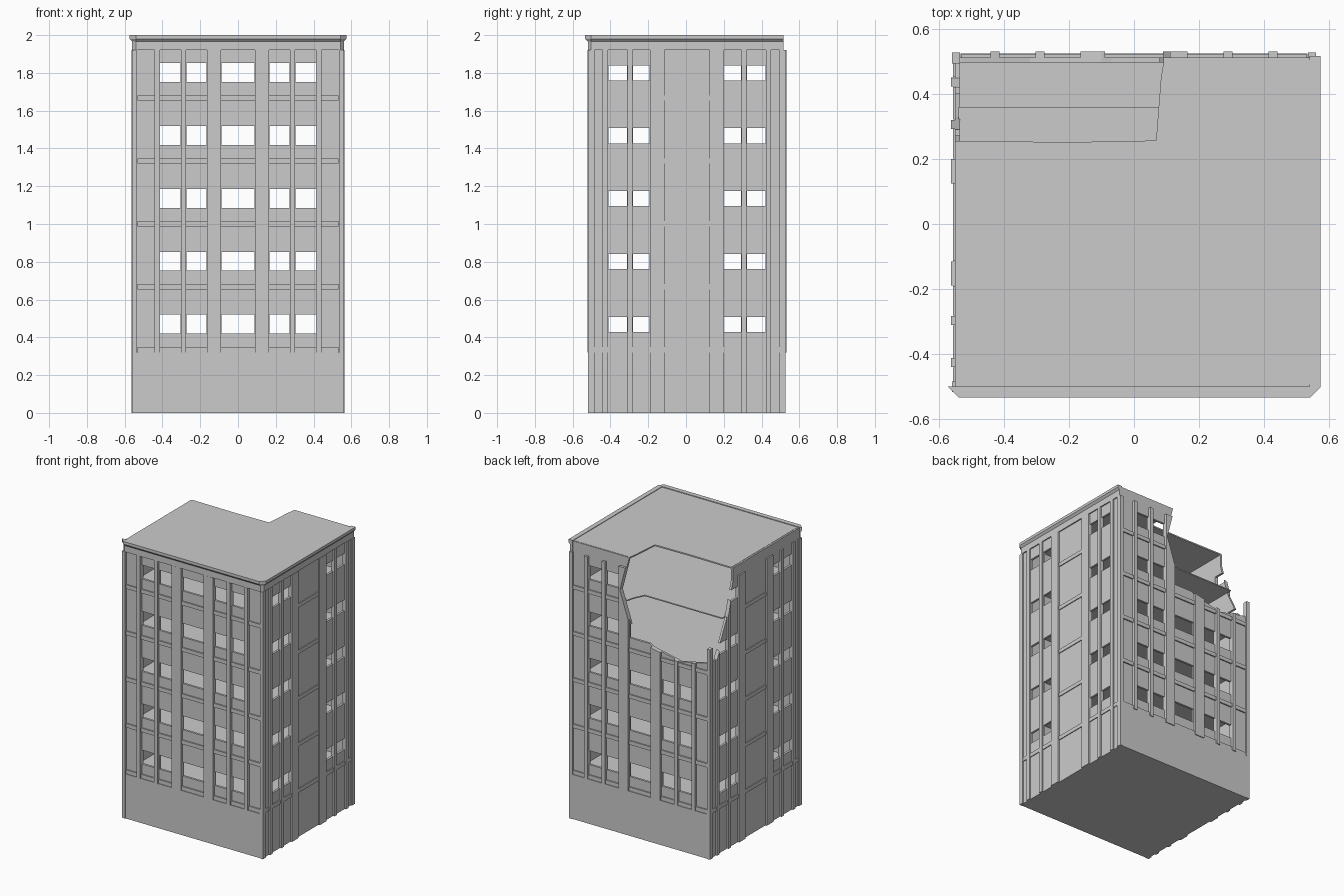
import bpy, bmesh

if "Cube" in bpy.data.objects:
    bpy.data.objects.remove(bpy.data.objects["Cube"])

YC = 0.005                      # centre of the plan in y
WX, WY, T = 0.552, 0.508, 0.016  # outer wall faces and wall thickness
LEVELS = [0.335 + 0.333 * i for i in range(5)]


def finish(name, bm):
    bmesh.ops.recalc_face_normals(bm, faces=bm.faces)
    me = bpy.data.meshes.new(name)
    bm.to_mesh(me)
    bm.free()
    ob = bpy.data.objects.new(name, me)
    bpy.context.scene.collection.objects.link(ob)
    return ob


def boxes(name, items):
    bm = bmesh.new()
    for x0, x1, y0, y1, z0, z1 in items:
        vs = bmesh.ops.create_cube(bm, size=1)['verts']
        for v in vs:
            v.co = ((x0 + x1) / 2 + v.co.x * abs(x1 - x0),
                    (y0 + y1) / 2 + v.co.y * abs(y1 - y0),
                    (z0 + z1) / 2 + v.co.z * abs(z1 - z0))
    return finish(name, bm)


def prism(name, pts, lo, hi, axis):
    put = {'x': lambda a, b, c: (c, a, b), 'y': lambda a, b, c: (a, c, b),
           'z': lambda a, b, c: (a, b, c)}[axis]
    bm = bmesh.new()
    low = [bm.verts.new(put(a, b, lo)) for a, b in pts]
    top = [bm.verts.new(put(a, b, hi)) for a, b in pts]
    bm.faces.new(low)
    bm.faces.new(top)
    n = len(pts)
    for i in range(n):
        bm.faces.new((low[i], low[(i + 1) % n], top[(i + 1) % n], top[i]))
    return finish(name, bm)


def cut(ob, cutter):
    mod = ob.modifiers.new('cut', 'BOOLEAN')
    mod.operation, mod.solver, mod.object = 'DIFFERENCE', 'EXACT', cutter
    dg = bpy.context.evaluated_depsgraph_get()
    me = bpy.data.meshes.new_from_object(ob.evaluated_get(dg))
    ob.modifiers.clear()
    ob.data = me


def both(spans):
    return spans + [(-b, -a) for a, b in spans]


# Broken outlines of the collapsed corner
back_damage = prism('back_damage_cutter', [
    (0.09, 2.1), (0.09, 2.0), (0.155, 1.75), (0.075, 1.51), (-0.1, 1.4),
    (-0.32, 1.355), (-0.53, 1.4), (-0.7, 1.4), (-0.7, 2.1)], 0.42, 0.7, 'y')
left_damage = prism('left_damage_cutter', [
    (0.255, 2.1), (0.255, 1.9), (0.33, 1.65), (0.45, 1.41), (0.7, 1.4),
    (0.7, 2.1)], -0.7, -0.45, 'x')

# Front and back: wall, windows, pilasters, bands, ground panel
wide = both([(0.09, 0.165)])
thin = both([(0.275, 0.303), (0.414, 0.442)])
panes = both([(0.167, 0.273), (0.305, 0.412)]) + [(-0.088, 0.088)]
for s, side in ((-1, 'front'), (1, 'back')):
    def yy(d):
        return YC + s * (WY + d)
    wall = boxes(side + '_wall', [(-WX, WX, yy(0), yy(-T), 0, 1.995)])
    win = boxes('window_cutter', [(a, b, yy(0.1), yy(-0.1), z + 0.085, z + 0.185)
                                  for a, b in panes for z in LEVELS])
    cut(wall, win)
    bpy.data.objects.remove(win)
    pil = boxes(side + '_pilasters', [(a, b, yy(0.018), yy(-0.004), 0.32, 1.92)
                                      for a, b in wide + thin])
    band = boxes(side + '_bands', [(-0.533, 0.533, yy(0.009), yy(-0.004), z - 0.014, z + 0.014)
                                   for z in LEVELS])
    boxes(side + '_ground_panel', [(-0.535, 0.535, yy(0.012), yy(-0.004), 0, 0.32)])
    if s > 0:
        for ob in (wall, pil, band):
            cut(ob, back_damage)
        cut(wall, left_damage)

# Left and right sides
wide = both([(0.12, 0.195)])
thin = both([(0.288, 0.316), (0.418, 0.446)])
panes = both([(0.197, 0.286), (0.318, 0.416)])
for s, side in ((-1, 'left'), (1, 'right')):
    def xx(d):
        return s * (WX + d)
    y0, y1 = YC - WY + 0.001, YC + WY - 0.001
    wall = boxes(side + '_wall', [(xx(0), xx(-T), y0, y1, 0, 1.994)])
    win = boxes('window_cutter', [(xx(0.1), xx(-0.1), YC + a, YC + b, z + 0.093, z + 0.173)
                                  for a, b in panes for z in LEVELS])
    cut(wall, win)
    bpy.data.objects.remove(win)
    pil = boxes(side + '_pilasters', [(xx(0.011), xx(-0.004), YC + a, YC + b, 0, 1.92)
                                      for a, b in wide + thin])
    spans = [(-0.119, 0.119, z) for z in LEVELS]
    spans += [(a, b, LEVELS[0]) for a, b in both([(0.196, 0.287), (0.317, 0.417), (0.447, 0.49)])]
    boxes(side + '_bands', [(xx(0.006), xx(-0.004), YC + a, YC + b, z - 0.014, z + 0.014)
                            for a, b, z in spans])
    if s < 0:
        for ob in (wall, pil):
            cut(ob, left_damage)

# Corner columns, the broken one is shorter
for sx in (-1, 1):
    for sy in (-1, 1):
        h = 1.51 if (sx, sy) == (-1, 1) else 1.92
        boxes('corner_column', [(sx * 0.536, sx * 0.561, YC + sy * 0.49, YC + sy * 0.523, 0, h)])

# Cornice along the front and right side
bm = bmesh.new()
rings = []
for o, z in ((-0.02, 1.92), (0, 1.92), (0, 1.965), (0.014, 1.98), (0.014, 2.0), (-0.02, 2.0)):
    path = ((-0.56 - o, -0.5), (-0.54, -0.52 - o), (0.543, -0.52 - o),
            (0.56 + o, -0.503), (0.56 + o, 0.517))
    rings.append([bm.verts.new((x, y, z)) for x, y in path])
for i, r in enumerate(rings):
    q = rings[(i + 1) % len(rings)]
    for k in range(4):
        bm.faces.new((r[k], r[k + 1], q[k + 1], q[k]))
bm.faces.new([r[0] for r in rings])
bm.faces.new([r[-1] for r in rings])
finish('cornice', bm)

# Floors; the top storey and the roof are bitten away at the broken corner
X, Y0, Y1 = 0.54, -0.495, 0.505
for z in [0.004] + LEVELS[:4]:
    boxes('floor', [(-X, X, Y0, Y1, z - 0.004, z + 0.004)])
prism('broken_floor', [(-X, Y0), (X, Y0), (X, Y1), (0.13, Y1), (0.11, 0.43), (0.075, 0.36),
                       (-X, 0.36)], LEVELS[4] - 0.004, LEVELS[4] + 0.004, 'z')
prism('broken_roof', [(-X, Y0), (X, Y0), (X, Y1), (0.092, Y1), (0.083, 0.45), (0.068, 0.257),
                      (-0.2, 0.252), (-X, 0.256)], 1.986, 1.996, 'z')

for c in (back_damage, left_damage):
    bpy.data.objects.remove(c)
